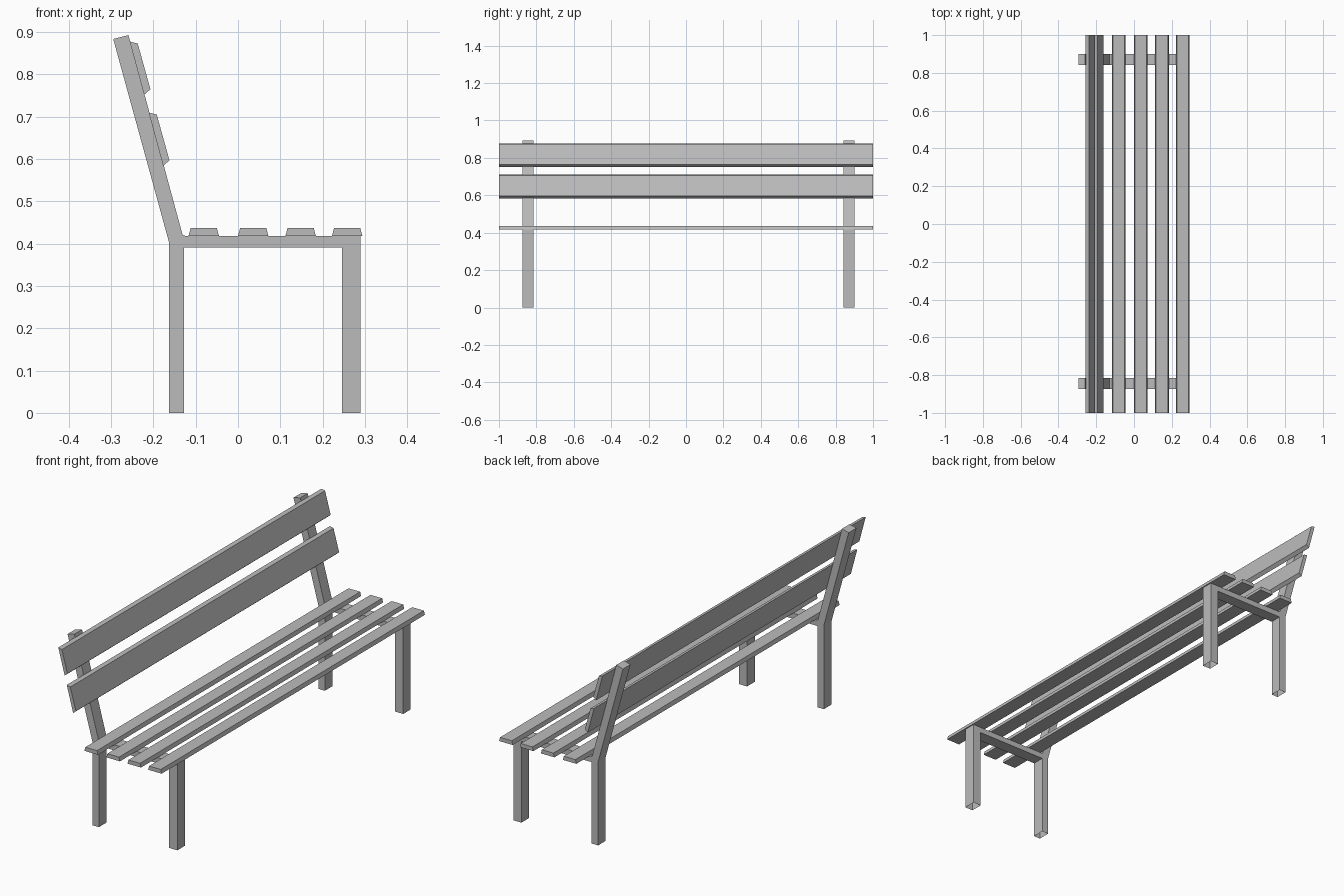
import bpy
import bmesh

cube = bpy.data.objects.get("Cube")
if cube:
    bpy.data.objects.remove(cube, do_unlink=True)

# One plain grey for the whole bench
grey = bpy.data.materials.new("plain grey")
grey.use_nodes = True
colour = (0.5, 0.5, 0.5, 1)
grey.diffuse_color = colour
grey.node_tree.nodes["Principled BSDF"].inputs["Base Color"].default_value = colour


def extrude_profile(name, profile, y0, y1, open_feet=False):
    """Sweep a closed side profile of (x, z) points from y0 to y1."""
    bm = bmesh.new()
    face = bm.faces.new([bm.verts.new((x, y0, z)) for x, z in profile])
    swept = bmesh.ops.extrude_face_region(bm, geom=[face], use_keep_orig=True)
    verts = [g for g in swept["geom"] if isinstance(g, bmesh.types.BMVert)]
    bmesh.ops.translate(bm, verts=verts, vec=(0, y1 - y0, 0))
    bmesh.ops.recalc_face_normals(bm, faces=bm.faces)
    if open_feet:
        feet = [f for f in bm.faces if all(v.co.z < 0.001 for v in f.verts)]
        bmesh.ops.delete(bm, geom=feet, context="FACES_ONLY")
    mesh = bpy.data.meshes.new(name)
    bm.to_mesh(mesh)
    bm.free()
    mesh.materials.append(grey)
    obj = bpy.data.objects.new(name, mesh)
    bpy.context.collection.objects.link(obj)
    return obj


# End frames: back leg, leaning post, seat rail and front leg in one outline
frame = [(-0.163, 0), (-0.128, 0), (-0.128, 0.391), (0.246, 0.391),
         (0.246, 0), (0.289, 0), (0.289, 0.418), (-0.124, 0.418),
         (-0.131, 0.421), (-0.259, 0.893), (-0.295, 0.884), (-0.163, 0.403)]
extrude_profile("right_frame", frame, -0.874, -0.815, open_feet=True)
extrude_profile("left_frame", frame, 0.843, 0.9, open_feet=True)

# Seat slats with bevelled long edges
for i, x in enumerate((-0.081, 0.036, 0.148, 0.258)):
    slat = [(x - 0.036, 0.418), (x + 0.036, 0.418),
            (x + 0.031, 0.437), (x - 0.031, 0.437)]
    extrude_profile(f"seat_slat_{i + 1}", slat, -1, 1)

# Backrest slats lying on the front of the leaning posts
for name, dx, dz in (("upper_back_slat", 0, 0), ("lower_back_slat", 0.045, -0.168)):
    board = [(-0.256, 0.878), (-0.237, 0.873), (-0.207, 0.765), (-0.222, 0.752)]
    extrude_profile(name, [(x + dx, z + dz) for x, z in board], -1, 1)
